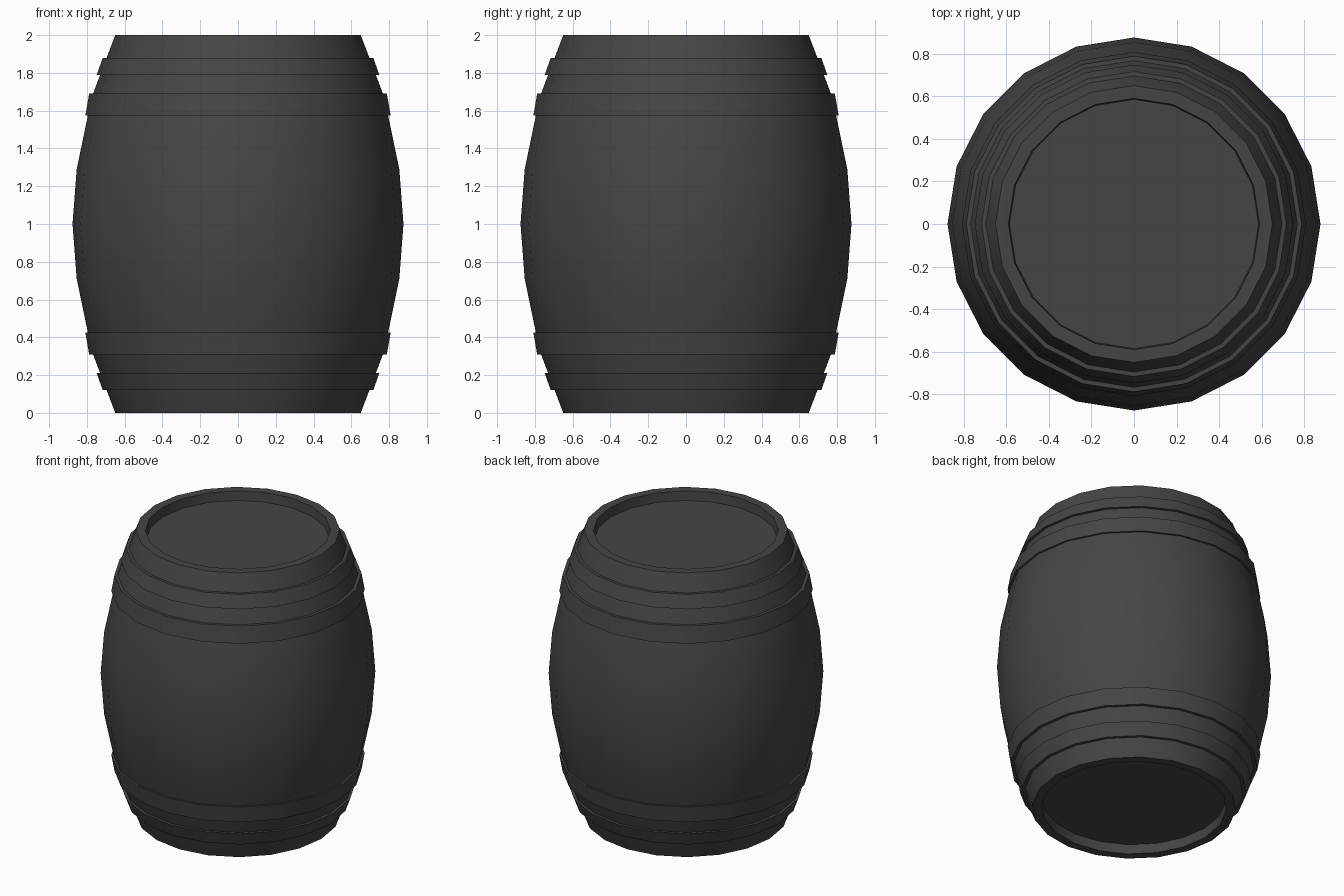
import bpy, bmesh, math

if "Cube" in bpy.data.objects:
    bpy.data.objects.remove(bpy.data.objects["Cube"])

SIDES = 20
wood = bpy.data.materials.new("dark_grey")
wood.diffuse_color = (0.06, 0.06, 0.06, 1)
wood.use_nodes = True
wood.node_tree.nodes["Principled BSDF"].inputs["Base Color"].default_value = wood.diffuse_color


def lathe(name, profile, closed=False):
    """Spin an (r, z) profile around z; open profiles get end caps."""
    bm = bmesh.new()
    rings = []
    for r, z in profile:
        rings.append([bm.verts.new((r * math.cos(2 * math.pi * i / SIDES),
                                    r * math.sin(2 * math.pi * i / SIDES), z))
                      for i in range(SIDES)])
    pairs = list(zip(rings, rings[1:]))
    if closed:
        pairs.append((rings[-1], rings[0]))
    else:
        bm.faces.new(rings[0])
        bm.faces.new(rings[-1])
    for a, b in pairs:
        for i in range(SIDES):
            j = (i + 1) % SIDES
            bm.faces.new((a[i], a[j], b[j], b[i]))
    bmesh.ops.recalc_face_normals(bm, faces=bm.faces)
    mesh = bpy.data.meshes.new(name)
    bm.to_mesh(mesh)
    bm.free()
    mesh.materials.append(wood)
    obj = bpy.data.objects.new(name, mesh)
    bpy.context.collection.objects.link(obj)
    bpy.ops.object.select_all(action='DESELECT')
    obj.select_set(True)
    bpy.context.view_layer.objects.active = obj
    bpy.ops.object.shade_smooth_by_angle(angle=math.radians(30))
    return obj


# Bulging body with a recessed head at each end
lower = [(0.585, 0.065), (0.59, 0.0), (0.65, 0.0), (0.775, 0.33), (0.854, 0.71)]
upper = [(r, 2 - z) for r, z in reversed(lower)]
lathe("barrel_body", lower + [(0.876, 1.0)] + upper)

# Hoops: outer band closed off inside the body, mirrored top and bottom
hoops = {"end_hoop": [(0.66, 0.12), (0.716, 0.12), (0.748, 0.21), (0.69, 0.21)],
         "inner_hoop": [(0.74, 0.31), (0.788, 0.31), (0.808, 0.425), (0.76, 0.425)]}
for name, prof in hoops.items():
    lathe("lower_" + name, prof, closed=True)
    lathe("upper_" + name, [(r, 2 - z) for r, z in prof], closed=True)
